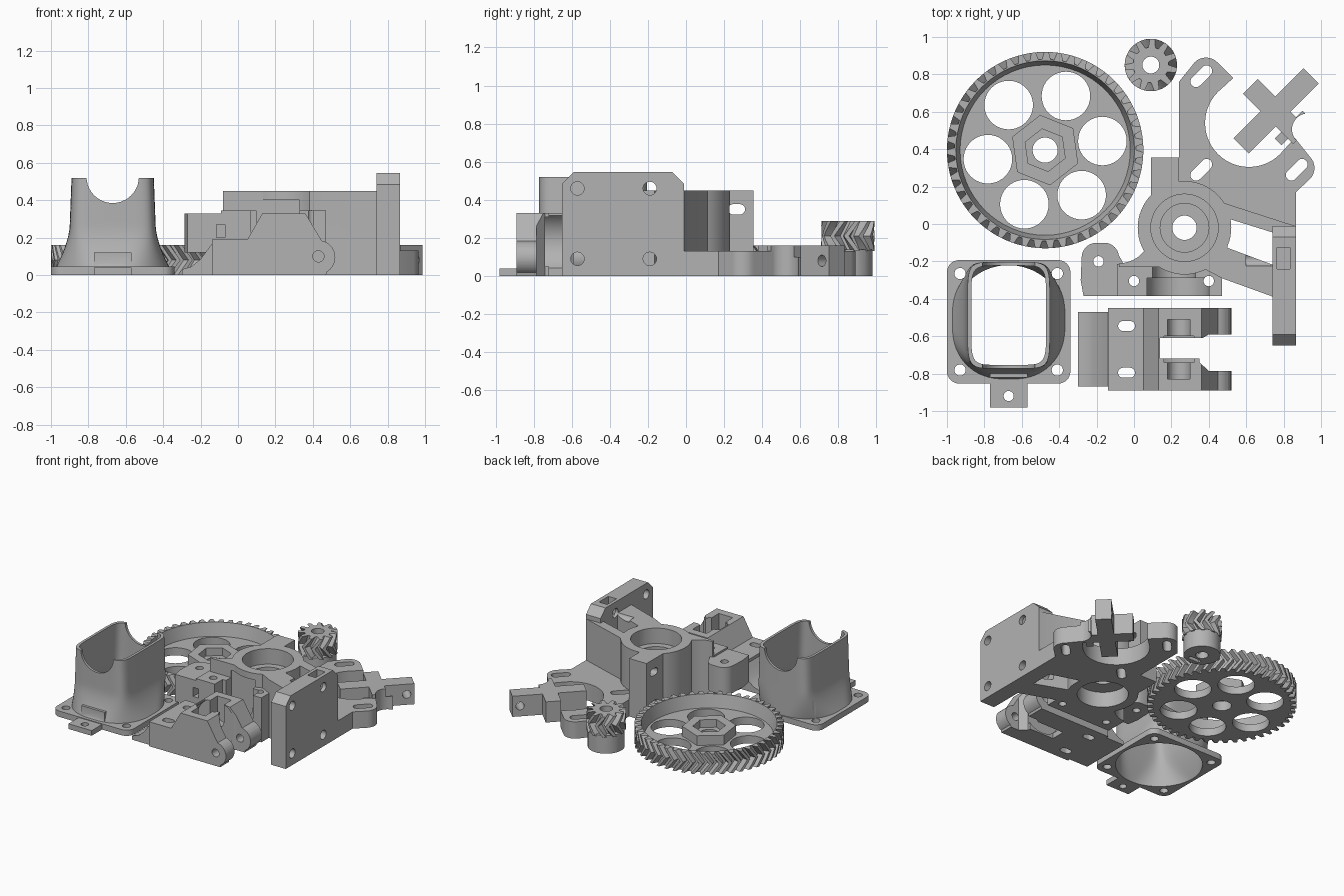
import bpy, bmesh
from math import sin, cos, pi, radians, copysign
from mathutils import Matrix

if "Cube" in bpy.data.objects:
    bpy.data.objects.remove(bpy.data.objects["Cube"])

grey = bpy.data.materials.new("plain_grey")
grey.use_nodes = True
grey.diffuse_color = (0.45, 0.45, 0.45, 1)
grey.node_tree.nodes["Principled BSDF"].inputs["Base Color"].default_value = (0.45, 0.45, 0.45, 1)

AXES = {"x": lambda u, v, w: (w, u, v),
        "y": lambda u, v, w: (u, w, v),
        "z": lambda u, v, w: (u, v, w)}


def arc(cx, cy, r, a0, a1, n=12):
    """Points on an arc, angles in degrees."""
    angles = [radians(a0 + (a1 - a0) * i / n) for i in range(n + 1)]
    return [(cx + r * cos(a), cy + r * sin(a)) for a in angles]


def loft(rings, name="tool"):
    """Closed solid through matching rings of 3D points."""
    bm = bmesh.new()
    loops = [[bm.verts.new(p) for p in ring] for ring in rings]
    n = len(loops[0])
    for low, high in zip(loops, loops[1:]):
        for i in range(n):
            j = (i + 1) % n
            bm.faces.new((low[i], low[j], high[j], high[i]))
    bm.faces.new(loops[0][::-1])
    bm.faces.new(loops[-1])
    bmesh.ops.recalc_face_normals(bm, faces=bm.faces)
    mesh = bpy.data.meshes.new(name)
    bm.to_mesh(mesh)
    bm.free()
    mesh.materials.append(grey)
    obj = bpy.data.objects.new(name, mesh)
    bpy.context.collection.objects.link(obj)
    return obj


def prism(pts, lo, hi, axis="z", name="tool"):
    return loft([[AXES[axis](u, v, w) for u, v in pts] for w in (lo, hi)], name)


def box(x0, x1, y0, y1, z0, z1, name="tool"):
    return prism([(x0, y0), (x1, y0), (x1, y1), (x0, y1)], z0, z1, "z", name)


def cyl(u, v, r, lo, hi, axis="z", n=40, turn=0, name="tool"):
    return prism(arc(u, v, r, turn, turn + 360, n)[:-1], lo, hi, axis, name)


def slot(u, v, length, r, angle, lo, hi, axis="z"):
    d = (length / 2 - r) * cos(radians(angle)), (length / 2 - r) * sin(radians(angle))
    pts = arc(u + d[0], v + d[1], r, angle - 90, angle + 90)
    return prism(pts + arc(u - d[0], v - d[1], r, angle + 90, angle + 270), lo, hi, axis)


def combine(obj, tools, op="DIFFERENCE"):
    for tool in tools:
        mod = obj.modifiers.new("join", "BOOLEAN")
        mod.operation, mod.solver, mod.object = op, "EXACT", tool
        graph = bpy.context.evaluated_depsgraph_get()
        mesh = bpy.data.meshes.new_from_object(obj.evaluated_get(graph))
        obj.modifiers.clear()
        obj.data = mesh
        bpy.data.objects.remove(tool)
    return obj


def gear(name, cx, cy, r, depth, teeth, z0, z1, sweep):
    """Herringbone gear blank."""
    rings, steps = [], 6
    for k in range(steps + 1):
        twist = sweep * (1 - abs(2 * k / steps - 1)) / r
        ring = []
        for t in range(teeth):
            for part, rad in ((0, r - depth), (.3, r - depth), (.48, r), (.82, r)):
                a = 2 * pi * (t + part) / teeth + twist
                ring.append((cx + rad * cos(a), cy + rad * sin(a), z0 + (z1 - z0) * k / steps))
        rings.append(ring)
    return loft(rings, name)


# Large gear: dished web, six round windows, hexagonal hub
gx, gy = -.475, .395
big = gear("large_gear", gx, gy, .525, .04, 47, 0, .16, .06)
dish = loft([[(x, y, z) for x, y in arc(gx, gy, r, 0, 360, 64)[:-1]]
             for z, r in ((.06, .455), (.17, .48))])
combine(big, [dish])
combine(big, [cyl(gx, gy, .19, .03, .135, n=6, turn=38)], "UNION")
combine(big, [cyl(gx + .31 * cos(radians(9 + 60 * i)), gy + .31 * sin(radians(9 + 60 * i)),
                  .13, -.1, .3) for i in range(6)]
        + [cyl(gx, gy, .115, .075, .3, n=6, turn=38), cyl(gx, gy, .067, -.1, .3)])

# Small gear on its collar
small = gear("small_gear", .09, .85, .14, .045, 11, .13, .29, -.06)
combine(small, [cyl(.09, .85, .13, 0, .14)], "UNION")
combine(small, [cyl(.09, .85, .045, -.1, .4), cyl(.09, .065, .028, .7, .86, "y", 20),
                box(.04, .14, .755, .785, -.1, .1)])


# Fan duct: circle blending into a rounded rectangle
def duct_ring(z, inset, n=96):
    t = 1 - max(0, 1 - z / .26) ** 1.7
    w, h = .24 - .02 * z / .52 - inset, .285 - inset
    ring = []
    for i in range(n):
        a = 2 * pi * (i + .5) / n
        c, s = cos(a), sin(a)
        x = (1 - t) * (.325 - inset) * c + t * w * copysign(abs(c) ** .3, c)
        y = (1 - t) * (.325 - inset) * s + t * h * copysign(abs(s) ** .3, s)
        ring.append((-.67 + x, -.525 + .037 * t + y, z))
    return ring


levels = [.52 * i / 20 for i in range(21)]
duct = loft([duct_ring(z, 0) for z in levels], "fan_duct")
corners = [(sx, sy) for sx, sy in ((1, 1), (-1, 1), (-1, -1), (1, -1))]
flange = []
for i, (sx, sy) in enumerate(corners):
    flange += arc(-.67 + sx * .265, -.523 + sy * .265, .065, 90 * i, 90 * i + 90, 8)
combine(duct, [prism(flange, 0, .045), box(-.77, -.57, -.98, -.75, 0, .04),
               box(-.77, -.57, -.82, -.73, .01, .12)], "UNION")
bore = loft([duct_ring(max(z, 0), .02)[:] if z >= 0 else
             [(x, y, z) for x, y, _ in duct_ring(0, .02)] for z in [-.02] + levels + [.56]])
combine(duct, [bore, cyl(-.67, .525, .14, -1.2, .2, "y"), cyl(-.67, -.92, .027, -.1, .1)]
        + [cyl(-.67 + sx * .26, -.523 + sy * .258, .03, -.1, .2) for sx, sy in corners])

# Extruder body: bearing block, motor plate, arms, carriage plate, nozzle bar, hinge lug
body = prism([(.09, .355), (.24, .355), (.24, .19), (.86, -.01), (.8, -.06), (.74, -.045),
              (.5, .03), (.5, -.13), (.46, -.23), (-.08, -.23)]
             + arc(-.08, -.04, .17, 270, 360, 10), 0, .45, "z", "extruder_body")
motor_plate = ([(.26, .1), (.24, .2), (.24, .76)] + arc(.385, .805, .085, 135, 45, 8)
               + [(.53, .78)] + arc(.615, .54, .235, 128, 322, 30) + [(.86, .46)]
               + arc(.88, .3, .085, 45, -45, 8) + [(.865, .17), (.865, -.06), (.76, -.04)])
combine(body, [
    prism(motor_plate, 0, .13),
    cyl(.27, -.02, .25, 0, .45, n=64),
    prism([(.4, -.09), (.76, -.225), (.76, -.395), (.47, -.29), (.3, -.2)], 0, .45),
    prism([(-.65, 0), (-.01, 0), (-.01, .485), (-.07, .545), (-.59, .545), (-.65, .485)],
          .74, .865, "x"),
    box(-.09, .47, -.385, -.215, 0, .345),
    prism([(-.27, -.385), (-.05, -.385), (-.05, -.225)] + arc(-.16, -.18, .08, 10, 80, 6)
          + arc(-.2, -.18, .08, 100, 180, 6) + [(-.285, -.3)], .12, .33),
], "UNION")

# Body cut-outs: bearing seats, motor slots, screw holes and nozzle groove
combine(body, [cyl(.27, -.02, .18, .33, .6), cyl(.27, -.02, .13, .27, .6),
               cyl(.27, -.02, .065, -.1, .6), cyl(.27, -.02, .18, -.1, .12)])
combine(body, [slot(x, y, .14, .03, 45, -.1, .2) for x, y in
               ((.36, .79), (.36, .29), (.87, .29))])
combine(body, [slot(.265, z, .09, .027, 0, 0, .3, "x") for z in (.1, .35)])
combine(body, [cyl(y, z, .035, .6, 1, "x") for y in (-.57, -.19) for z in (.09, .46)])
combine(body, [box(.765, .835, -.24, -.125, .42, .6),
               cyl(-.19, -.2, .028, 0, .5), box(-.115, -.07, -.5, -.3, .2, .27)]
        + [cyl(x, -.305, .028, -.1, .5, n=24) for x in (0, .4)])
for half, y0, y1 in ((.165, -.5, -.29), (.115, -.3, -.222)):
    groove = arc(.235 if half > .15 else .215, .2, half, 180, 360, 20)
    combine(body, [prism([(groove[0][0], .4)] + groove + [(groove[-1][0], .4)], y0, y1, "y")])

# Idler: stepped profile with clevis, bearing pocket, axle groove and curved lip
idler = prism([(-.14, 0), (-.14, .19), (.05, .19), (.13, .33), (.36, .33), (.45, .18)]
              + arc(.43, .095, .09, 40, -60, 10) + [(.47, 0)], -.89, -.45, "y", "idler")
combine(idler, [prism([(-.1, 0), (-.3, 0), (-.3, .03), (-.25, .045), (-.2, .085), (-.16, .14),
                       (-.13, .18), (-.1, .18)], -.87, -.47, "y")], "UNION")
combine(idler, [prism([(.35, -.74), (.4, -.785), (.7, -.785), (.7, -.59), (.4, -.59),
                       (.35, -.62)], -.1, .5),
                cyl(.24, .18, .17, -.74, -.6, "y"),
                box(.14, .4, -.72, -.61, -.1, .5),
                box(.18, .3, -.83, -.51, .2, .5), cyl(.24, .2, .06, -.83, -.51, "y"),
                cyl(.43, .1, .03, -1, -.3, "y")]
        + [slot(-.04, y, .09, .027, 0, -.1, .4) for y in (-.545, -.795)])
# Clevis prong tips reach past the profile
for y0, y1 in ((-.89, -.785), (-.59, -.45)):
    tip = cyl(.43, .095, .09, y0, y1, "y", 32)
    combine(tip, [cyl(.43, .1, .03, -1, -.3, "y")])
    combine(idler, [tip], "UNION")

# Cross-shaped clamp, turned by an eighth
cross = box(-.265, .265, -.057, .057, 0, .16, "cross_clamp")
combine(cross, [box(-.06, .05, -.19, .19, 0, .16), box(-.11, .1, -.15, -.1, 0, .1)], "UNION")
combine(cross, [cyl(.05, -.19, .085, -.1, .3), cyl(.21, .08, .03, -.3, .3, "y", 20)])
cross.data.transform(Matrix.Translation((.76, .605, 0)) @ Matrix.Rotation(pi / 4, 4, "Z"))

# Smooth the round walls and keep hard edges
bpy.ops.object.select_all(action="DESELECT")
for part in (big, small, duct, body, idler, cross):
    part.select_set(True)
    bpy.context.view_layer.objects.active = part
bpy.ops.object.shade_smooth_by_angle(angle=radians(25))
